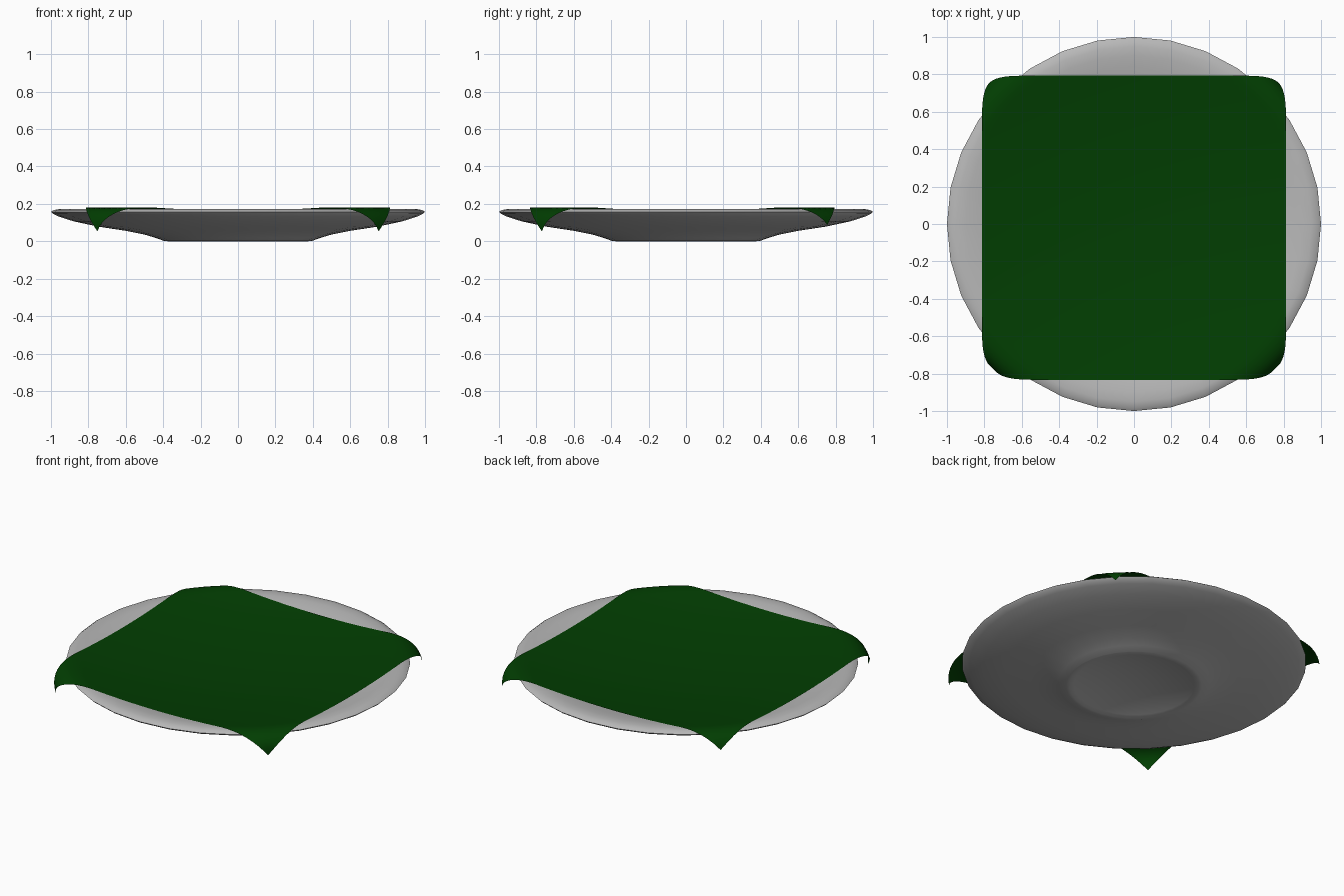
import bpy, bmesh, math

if "Cube" in bpy.data.objects:
    bpy.data.objects.remove(bpy.data.objects["Cube"])

def material(name, color):
    m = bpy.data.materials.new(name)
    m.diffuse_color = (*color, 1)
    m.use_nodes = True
    m.node_tree.nodes["Principled BSDF"].inputs["Base Color"].default_value = m.diffuse_color
    return m

grey = material("plate grey", (0.48, 0.48, 0.48))
green = material("dark green", (0.0005, 0.048, 0.0005))

def finish(bm, name, mat, angle):
    me = bpy.data.meshes.new(name)
    bm.to_mesh(me)
    bm.free()
    ob = bpy.data.objects.new(name, me)
    bpy.context.collection.objects.link(ob)
    me.materials.append(mat)
    bpy.ops.object.select_all(action='DESELECT')
    ob.select_set(True)
    bpy.context.view_layer.objects.active = ob
    bpy.ops.object.shade_smooth_by_angle(angle=math.radians(angle))
    return ob

# Plate: lathe profile from underside centre, around the rim, to top centre
SEG = 32
profile = [(0, 0.05), (0.12, 0.046), (0.22, 0.034), (0.30, 0.019), (0.35, 0.007), (0.375, 0.0),
           (0.395, 0.002), (0.44, 0.018), (0.50, 0.036), (0.60, 0.056), (0.75, 0.079),
           (0.88, 0.107), (0.96, 0.133), (0.99, 0.147), (1.0, 0.157), (0.985, 0.167),
           (0.95, 0.174), (0.90, 0.172), (0.84, 0.163), (0.76, 0.147), (0.65, 0.124),
           (0.52, 0.099), (0.42, 0.085), (0.34, 0.080), (0, 0.078)]
bm = bmesh.new()
rings = []
for r, z in profile:
    if r == 0:
        rings.append([bm.verts.new((0, 0, z))] * SEG)
    else:
        rings.append([bm.verts.new((r * math.cos(2 * math.pi * i / SEG),
                                    r * math.sin(2 * math.pi * i / SEG), z))
                      for i in range(SEG)])
for a, b in zip(rings, rings[1:]):
    for i in range(SEG):
        j = (i + 1) % SEG
        bm.faces.new(list(dict.fromkeys((a[i], a[j], b[j], b[i]))))
bmesh.ops.recalc_face_normals(bm, faces=bm.faces)
finish(bm, "plate", grey, 40)

# Napkin: square sheet sagging into the plate, corners drooping over the rim
SAG = 0.07
bm = bmesh.new()
bmesh.ops.create_grid(bm, x_segments=56, y_segments=56, size=0.813)
for v in bm.verts:
    x, y = v.co.x, v.co.y - 0.02
    r = math.hypot(x, y)
    e = max(0.0, r - 0.97)
    k = (r - 12 * e ** 3) / r if r > 0 else 1
    dip = SAG * max(0.0, 1 - (r / 0.95) ** 2)
    v.co = (x * k, y * k, 0.181 - 3.4 * e * e - dip)
finish(bm, "napkin", green, 60)
